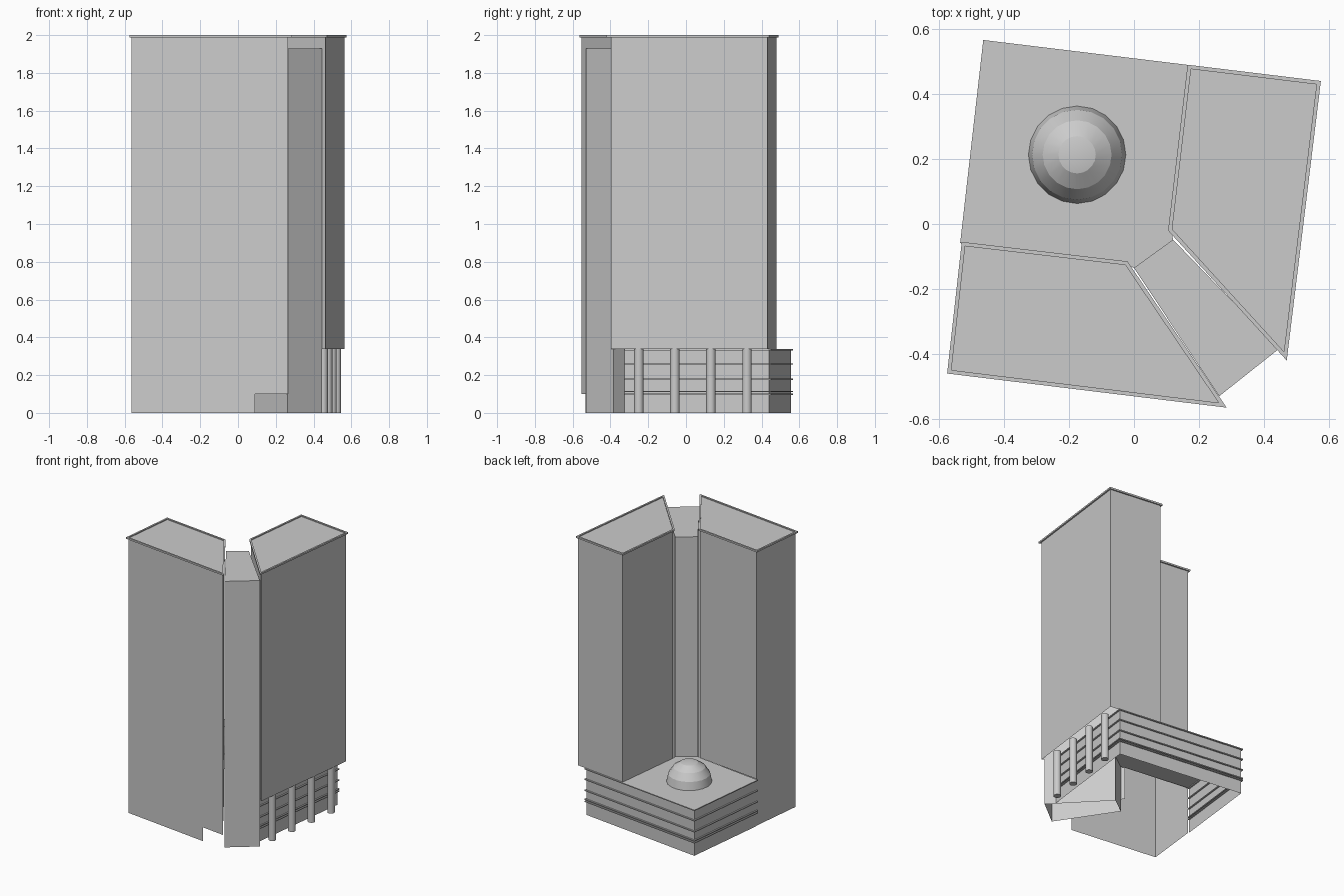
import bpy, bmesh, math
from mathutils import Vector

if "Cube" in bpy.data.objects:
    bpy.data.objects.remove(bpy.data.objects["Cube"])

grey = bpy.data.materials.new("plain_grey")
grey.use_nodes = True
COLOUR = (0.6, 0.6, 0.6, 1)
grey.diffuse_color = COLOUR
grey.node_tree.nodes["Principled BSDF"].inputs["Base Color"].default_value = COLOUR


def finish(name, bm):
    mesh = bpy.data.meshes.new(name)
    bm.to_mesh(mesh)
    bm.free()
    obj = bpy.data.objects.new(name, mesh)
    bpy.context.collection.objects.link(obj)
    mesh.materials.append(grey)
    return obj


def ring(bm, pts, z):
    return [bm.verts.new((p[0], p[1], z)) for p in pts]


def panel(bm, p, q, z0, z1):
    low, high = ring(bm, (p, q), z0), ring(bm, (p, q), z1)
    bm.faces.new((low[0], low[1], high[1], high[0]))


def inset(poly, d):
    """Move every edge of a counter-clockwise outline inwards by d."""
    pts, out = [Vector(p) for p in poly], []
    for i, p in enumerate(pts):
        a = (p - pts[i - 1]).normalized()
        b = (pts[(i + 1) % len(pts)] - p).normalized()
        na, nb = Vector((-a.y, a.x)), Vector((-b.y, b.x))
        out.append(p + (na + nb) * d / (1 + na.dot(nb)))
    return out


def roof_cap(name, poly):
    """Thin overhanging roof slab with a shallow raised rim."""
    bm = bmesh.new()
    loops = [ring(bm, inset(poly, d), z) for d, z in
             ((0.012, 1.988), (0, 1.988), (0, 2.0), (0.012, 2.0), (0.012, 1.993))]
    n = len(poly)
    for lo, hi in zip(loops, loops[1:]):
        for i in range(n):
            j = (i + 1) % n
            bm.faces.new((lo[i], lo[j], hi[j], hi[i]))
    bm.faces.new(loops[-1])
    finish(name, bm)


def walls(name, segments, top):
    """Open shell made from (start, end, bottom height) panels."""
    bm = bmesh.new()
    for p, q, z0 in segments:
        panel(bm, p, q, z0, top)
    bmesh.ops.remove_doubles(bm, verts=bm.verts, dist=0.0001)
    return finish(name, bm)


DECK = 0.337

# front tower, with a low entrance notch beside the link
front_plan = [(-0.575, -0.46), (0.285, -0.565), (-0.02, -0.115), (-0.53, -0.055)]
roof_cap("front_tower_roof", front_plan)
a, b, c, d = inset(front_plan, 0.01)
notch = a.lerp(b, (0.09 - a.x) / (b.x - a.x))
walls("front_tower", [(a, notch, 0), (notch, b, 0.1), (b, c, 0.1),
                      (c, d, DECK), (d, a, 0)], 1.99)

# side tower, raised on columns
side_plan = [(0.575, 0.44), (0.165, 0.49), (0.105, -0.02), (0.47, -0.42)]
roof_cap("side_tower_roof", side_plan)
e, f, g, h = inset(side_plan, 0.01)
walls("side_tower", [(e, f, DECK), (f, g, DECK), (g, h, DECK), (h, e, DECK)], 1.99)

# link block between the towers
link_plan = [(0.262, -0.53), (0.445, -0.385), (0.12, -0.048), (0.0, -0.135)]
bm = bmesh.new()
for i, p in enumerate(link_plan):
    panel(bm, p, link_plan[(i + 1) % 4], 0, 1.93)
bm.faces.new(ring(bm, link_plan, 1.93))
bmesh.ops.remove_doubles(bm, verts=bm.verts, dist=0.0001)
finish("link_block", bm)

# podium walls, deck and projecting floor bands
line = [(0.397, -0.325), (0.49, 0.44), (-0.455, 0.555), (-0.525, -0.06)]
edges = list(zip(line, line[1:]))
walls("podium_walls", [(p, q, 0) for p, q in edges], DECK)
bm = bmesh.new()
bm.faces.new(ring(bm, [line[1], line[2], line[3], c, link_plan[3], link_plan[2], g, f], DECK))
finish("podium_deck", bm)
for i, z in enumerate((0.1, 0.115, 0.18, 0.26, DECK - 0.001)):
    band = walls(f"floor_band_{i + 1}", [(p, q, z - 0.005) for p, q in edges], z + 0.002)
    mod = band.modifiers.new("thickness", "SOLIDIFY")
    mod.thickness, mod.offset, mod.use_even_offset = 0.02, 0, True

# columns under the side tower
for i in range(4):
    y = -0.25 + i * 0.191
    x = 0.47 + 0.122 * (y + 0.42) - 0.04
    bpy.ops.mesh.primitive_cylinder_add(vertices=16, radius=0.025, depth=DECK,
                                        location=(x, y, DECK / 2))
    column = bpy.context.object
    column.name = f"column_{i + 1}"
    column.data.materials.append(grey)
    bpy.ops.object.shade_smooth_by_angle(angle=math.radians(30))

# dome on the podium deck
bpy.ops.mesh.primitive_uv_sphere_add(segments=20, ring_count=8, radius=0.15,
                                     location=(-0.175, 0.213, DECK))
dome = bpy.context.object
dome.name = "dome"
bm = bmesh.new()
bm.from_mesh(dome.data)
bmesh.ops.delete(bm, geom=[v for v in bm.verts if v.co.z < -0.01], context="VERTS")
bm.to_mesh(dome.data)
bm.free()
dome.data.materials.append(grey)
bpy.ops.object.shade_smooth_by_angle(angle=math.radians(20))
